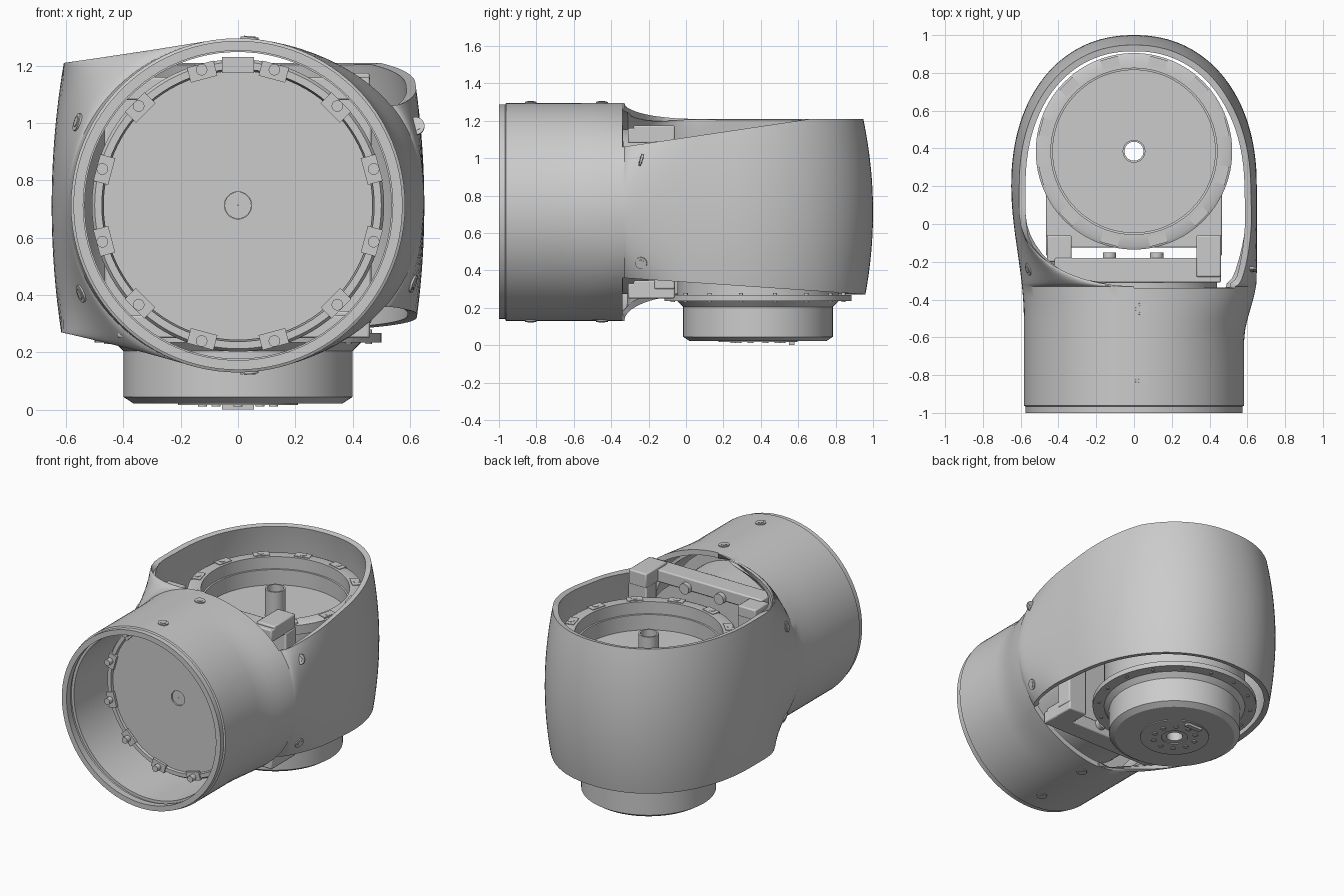
import bpy, bmesh
from math import sin, cos, asin, pi, radians, sqrt, copysign
from mathutils import Matrix, Vector

cube = bpy.data.objects.get("Cube")
if cube:
    bpy.data.objects.remove(cube)

gray = bpy.data.materials.new("plain_gray")
gray.use_nodes = True
gray.diffuse_color = (0.6, 0.6, 0.6, 1)
gray.node_tree.nodes["Principled BSDF"].inputs["Base Color"].default_value = (0.6, 0.6, 0.6, 1)

AXIS_Z = 0.713          # height of the horizontal drive axis
AXIS_Y = 0.385          # position of the vertical drive axis
VERTICAL = Matrix.Translation((0, AXIS_Y, 0))
# local z of a lathe runs along world y
HORIZONTAL = Matrix.Translation((0, 0, AXIS_Z)) @ Matrix.Rotation(-pi / 2, 4, "X")


def make(name, bm, closed=True):
    if closed:
        bmesh.ops.recalc_face_normals(bm, faces=bm.faces)
    mesh = bpy.data.meshes.new(name)
    bm.to_mesh(mesh)
    bm.free()
    mesh.materials.append(gray)
    ob = bpy.data.objects.new(name, mesh)
    bpy.context.collection.objects.link(ob)
    smooth(ob)
    return ob


def smooth(ob):
    bpy.ops.object.select_all(action="DESELECT")
    ob.select_set(True)
    bpy.context.view_layer.objects.active = ob
    bpy.ops.object.shade_smooth_by_angle(angle=radians(32))


def lathe(name, profile, frame, steps=96):
    """Closed ring profile of (radius, height) turned about the frame's z axis."""
    bm = bmesh.new()
    rings = [[bm.verts.new(frame @ Vector((r * cos(2 * pi * k / steps), r * sin(2 * pi * k / steps), h)))
              for k in range(steps)] for r, h in profile]
    for a, b in zip(rings, rings[1:] + rings[:1]):
        for k in range(steps):
            n = (k + 1) % steps
            bm.faces.new((a[k], a[n], b[n], b[k]))
    return make(name, bm)


def add_cylinder(bm, radius, depth, frame, steps=20):
    bmesh.ops.create_cone(bm, cap_ends=True, segments=steps, radius1=radius,
                          radius2=radius, depth=depth, matrix=frame)


def add_box(bm, x, y, z, frame=Matrix.Identity(4)):
    lo, hi = Vector((x[0], y[0], z[0])), Vector((x[1], y[1], z[1]))
    bmesh.ops.create_cube(bm, size=1, matrix=frame @ Matrix.Translation((lo + hi) / 2)
                          @ Matrix.Diagonal((*(hi - lo), 1)))


# --- housing shell: round tube blending into a barrel-sided, open-topped wall
def ramp(y, a, b):
    t = min(max((y - a) / (b - a), 0), 1)
    return t * t * (3 - 2 * t)


def fuller(v):
    return copysign(abs(v) ** 0.92, v)


def wall_point(side, y, sweep, phi):
    s = sin(phi)
    z = 0.74 + 0.47 * s
    barrel = 1 - 0.058 * (s + 0.06) ** 2
    if sweep is not None:       # rounded back
        return Vector((0.65 * barrel * fuller(cos(sweep)), 0.2 + 0.8 * barrel * fuller(sin(sweep)), z))
    tube_r = 0.574 if y < -0.966 else 0.583
    round_pt = Vector((side * tube_r * cos(phi), y, AXIS_Z + tube_r * s))
    flat_pt = Vector((side * 0.65 * barrel, y, z))
    t = min(max((y + 0.33) / 0.38, 0), 1)
    rim = sqrt(1 - (1 - t) ** 2)
    middle = ramp(y, -0.62, -0.28) if side > 0 else ramp(y, -0.5, 0.2)
    w = abs(s) ** 1.5
    return round_pt.lerp(flat_pt, middle * (1 - w) + rim * w)


def notch(bm, point, normal):
    """Trim the left wall behind the tube, beyond a sloping plane."""
    back = Vector((0, -0.34, 0))
    for co, no in ((back, Vector((0, 1, 0))), (point, normal)):
        faces = [f for f in bm.faces if f.calc_center_median().x > 0
                 and (f.calc_center_median().z - AXIS_Z) * normal.z > 0]
        edges = {e for f in faces for e in f.edges}
        verts = {v for f in faces for v in f.verts}
        bmesh.ops.bisect_plane(bm, geom=[*verts, *edges, *faces], dist=1e-5, plane_co=co, plane_no=no)
    gone = [f for f in bm.faces if f.calc_center_median().x > 0
            and f.calc_center_median().y > back.y
            and (f.calc_center_median() - point).dot(normal) > 0]
    bmesh.ops.delete(bm, geom=gone, context="FACES")


ys = [-1, -0.967, -0.962, -0.8] + [-0.62 + 0.058 * k for k in range(5)]
ys += [-0.33 + 0.38 * (1 - cos(pi / 2 * k / 10)) for k in range(11)] + [0.1, 0.15]
stations = [(1, y, None) for y in ys]
stations += [(0, 0, pi * k / 64) for k in range(65)]
stations += [(-1, y, None) for y in reversed(ys)]
ROWS = 48
bm = bmesh.new()
grid = [[bm.verts.new(wall_point(*st, -pi / 2 + pi * j / ROWS)) for j in range(ROWS + 1)]
        for st in stations]
for a, b in zip(grid, grid[1:]):
    for j in range(ROWS):
        bm.faces.new((a[j], b[j], b[j + 1], a[j + 1]))
bmesh.ops.remove_doubles(bm, verts=bm.verts, dist=0.0004)
notch(bm, Vector((0, -0.34, 1.06)), Vector((0, -0.149, 1)).normalized())
notch(bm, Vector((0, -0.34, 0.36)), Vector((0, -0.068, -1)).normalized())
shell = make("housing_shell", bm, closed=False)
thick = shell.modifiers.new("wall", "SOLIDIFY")
thick.thickness, thick.offset = 0.034, -1
bpy.ops.object.modifier_apply(modifier=thick.name)
smooth(shell)
lathe("tube_liner", [(0.535, -0.93), (0.555, -0.93), (0.555, -0.42), (0.535, -0.42)], HORIZONTAL)

# screws set almost flush in the shell, square to its surface
spots = []
for side in (1, -1):
    for z in (0.445, 0.985):
        phi = asin((z - 0.735) / 0.48)
        p = wall_point(side, -0.24, None, phi)
        along = wall_point(side, -0.23, None, phi) - p
        up = wall_point(side, -0.24, None, phi + 0.02) - p
        spots.append((p, along.cross(up) * side))
    for y in (-0.45, -0.83):
        out = Vector((0.04, 0, side * 0.5816))
        spots.append((Vector((0, y, AXIS_Z)) + out, out))
bm = bmesh.new()
for p, out in spots:
    frame = Matrix.Translation(p) @ out.to_track_quat("Z", "Y").to_matrix().to_4x4()
    add_cylinder(bm, 0.032, 0.012, frame)
    add_cylinder(bm, 0.02, 0.018, frame, 6)
make("shell_screws", bm)

# --- vertical drive: hub below, cup and cable tube above
lathe("vertical_hub", [(0.05, 0.022), (0.365, 0.022), (0.4, 0.045), (0.4, 0.205),
                       (0.43, 0.235), (0.43, 0.25), (0.05, 0.25)], VERTICAL)
lathe("vertical_lower_flange", [(0.3, 0.235), (0.5, 0.235), (0.5, 0.268), (0.3, 0.268)], VERTICAL)
lathe("vertical_cup", [(0.05, 0.25), (0.43, 0.25), (0.43, 0.97), (0.52, 0.98), (0.52, 1.04),
                       (0.5, 1.05), (0.44, 1.05), (0.44, 0.87), (0.06, 0.87),
                       (0.06, 1.05), (0.05, 1.05)], VERTICAL)
lathe("hub_face_ring", [(0.08, 0.016), (0.21, 0.016), (0.21, 0.03), (0.08, 0.03)], VERTICAL)
bm = bmesh.new()
add_box(bm, (-0.055, 0.055), (0.55, 0.58), (0, 0.03))
make("hub_key", bm)

# --- horizontal drive facing the open end of the tube
lathe("horizontal_drive", [(0.0475, -0.62), (0.47, -0.62), (0.47, -0.56), (0.44, -0.55), (0.44, -0.2),
                           (0.0475, -0.2)], HORIZONTAL)
lathe("horizontal_flange", [(0.475, -0.635), (0.5, -0.635), (0.51, -0.62), (0.51, -0.55),
                            (0.44, -0.55), (0.475, -0.62)], HORIZONTAL)
lathe("drive_center_plug", [(0.001, -0.612), (0.0465, -0.612), (0.0465, -0.5), (0.001, -0.5)], HORIZONTAL)
bm = bmesh.new()
add_box(bm, (-0.055, 0.055), (-0.645, -0.58), (1.175, 1.23))
make("flange_key", bm)


# --- flange screws, each on a small lug
def screw_ring(name, frame, height, out, radius=0.49, count=12, size=0.02):
    bm = bmesh.new()
    for k in range(count):
        a = 2 * pi * (k + 0.5) / count
        at = frame @ Matrix.Rotation(a, 4, "Z") @ Matrix.Translation((radius, 0, height))
        add_box(bm, (-1.7 * size, size), (-2.4 * size, 2.4 * size), (-0.008, 0.008), at)
        add_cylinder(bm, size, 0.05, at @ Matrix.Translation((0, 0, out * 0.025)))
    make(name, bm)


screw_ring("vertical_flange_screws", VERTICAL, 1.046, -0.6)
screw_ring("horizontal_flange_screws", HORIZONTAL, -0.635, -0.7)
screw_ring("lower_flange_screws", VERTICAL, 0.255, 0, 0.465, 16, 0.011)
screw_ring("hub_face_screws", VERTICAL, 0.036, 0, 0.13, 10, 0.016)

# --- bracket joining the two drives, above and below
bm = bmesh.new()
for z0, z1 in ((1.08, 1.16), (0.25, 0.33)):
    add_box(bm, (-0.42, 0.46), (-0.31, -0.18), (z0, z1))
    add_box(bm, (0.33, 0.46), (-0.28, -0.06), (z0, z1 + 0.015))
    add_box(bm, (-0.46, -0.33), (-0.2, -0.06), (z0, z1 - 0.01))
for s in (1, -1):
    post = sorted((s * 0.33, s * 0.465))
    add_box(bm, post, (-0.17, -0.06), (0.3, 1.09))
# saddle under the cup floor
add_box(bm, (-0.465, 0.465), (-0.125, 0.18), (0.78, 0.86))
bracket = make("drive_bracket", bm)
bevel = bracket.modifiers.new("soft_edges", "BEVEL")
bevel.width, bevel.segments = 0.008, 2
bpy.ops.object.modifier_apply(modifier=bevel.name)
bm = bmesh.new()
for x in (-0.13, 0.12):
    for z in (1.1, 0.31):
        add_cylinder(bm, 0.035, 0.14, Matrix.Translation((x, -0.22, z)) @ Matrix.Rotation(pi / 2, 4, "X"))
make("bracket_bolts", bm)
